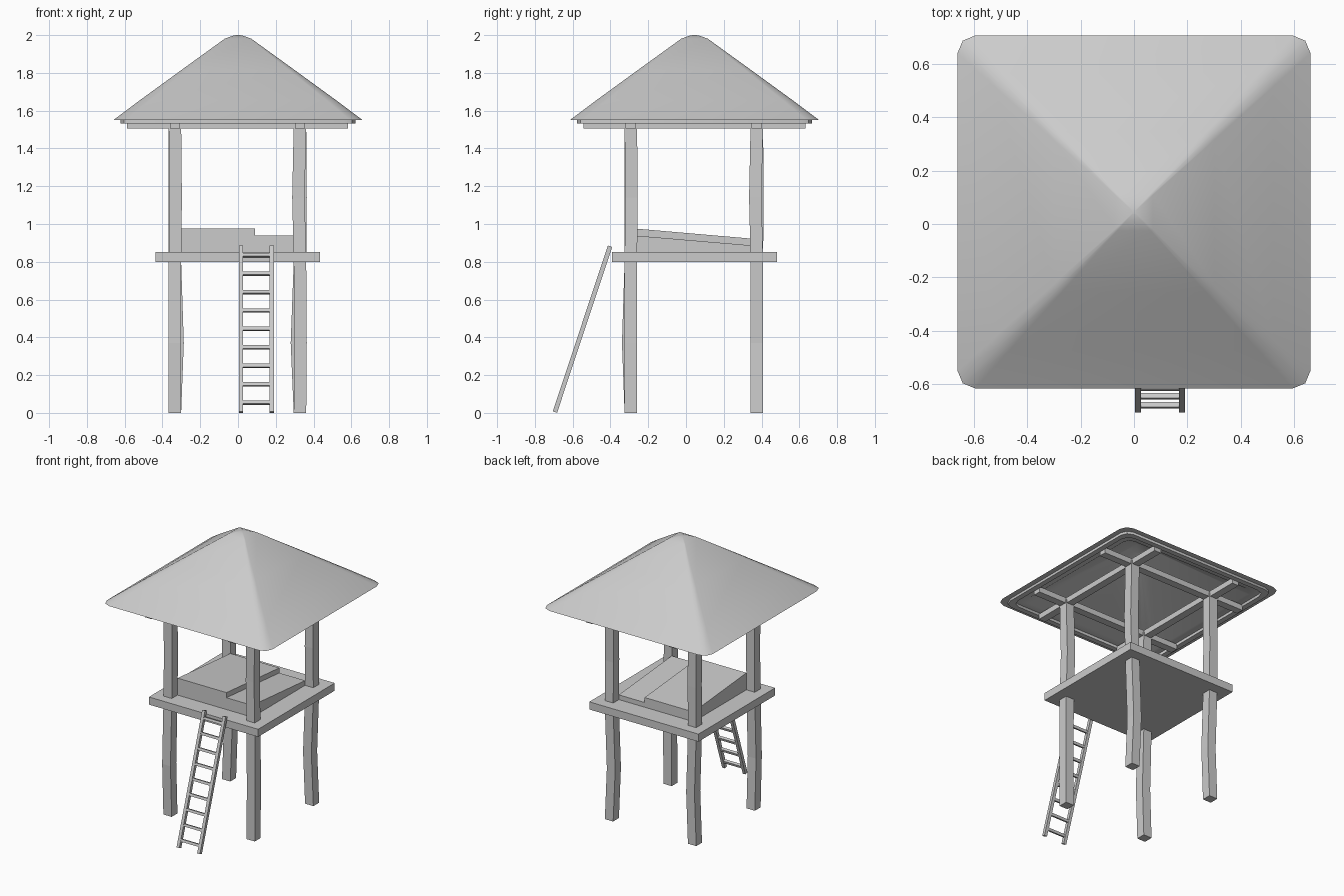
import bpy
from mathutils import Vector
from math import sin, cos, pi, atan2, radians

if "Cube" in bpy.data.objects:
    bpy.data.objects.remove(bpy.data.objects["Cube"])

CY = 0.045  # y centre of tower


def mesh_obj(name, verts, faces):
    me = bpy.data.meshes.new(name)
    me.from_pydata(verts, [], faces)
    me.update()
    ob = bpy.data.objects.new(name, me)
    bpy.context.collection.objects.link(ob)
    return ob


def loft(name, rings, cap_start=True, cap_end=True, closed=False):
    """Skin a list of equal-length vertex rings."""
    n = len(rings[0])
    verts = [v for r in rings for v in r]
    faces = []
    m = len(rings)
    for k in range(m if closed else m - 1):
        a, b = k * n, ((k + 1) % m) * n
        for i in range(n):
            j = (i + 1) % n
            faces.append((a + i, a + j, b + j, b + i))
    if cap_start:
        faces.append(tuple(reversed(range(n))))
    if cap_end:
        faces.append(tuple(range((m - 1) * n, m * n)))
    return mesh_obj(name, verts, faces)


def rect(x0, x1, y0, y1, z0, z1=None):
    """Four-corner ring; z0 at the front edge, z1 at the back edge."""
    z1 = z0 if z1 is None else z1
    return [(x0, y0, z0), (x1, y0, z0), (x1, y1, z1), (x0, y1, z1)]


def box(name, x0, x1, y0, y1, z0, z1):
    return loft(name, [rect(x0, x1, y0, y1, z0), rect(x0, x1, y0, y1, z1)])


# crooked posts: (name, x, y, bend at low joint, bend at high joint)
posts = [("front_left_post", -0.334, -0.292, (0, -0.014), (0.004, 0)),
         ("front_right_post", 0.328, -0.292, (0.003, 0), (-0.008, 0.003)),
         ("back_left_post", -0.334, 0.375, (0.014, 0), (0, 0.003)),
         ("back_right_post", 0.328, 0.375, (-0.016, 0), (0.003, -0.008))]
h = 0.033
for name, x, y, low, high in posts:
    rings = []
    for z, (dx, dy) in [(0, (0, 0)), (0.37, low), (0.8, (0, 0)),
                        (1.14, high), (1.53, (0, 0))]:
        rings.append(rect(x + dx - h, x + dx + h, y + dy - h, y + dy + h, z))
    loft(name, rings)

# platform
box("platform", -0.436, 0.434, CY - 0.436, CY + 0.436, 0.798, 0.853)

# sloping bed with a board on its left part
loft("bed_base", [rect(-0.30, 0.296, -0.26, 0.342, 0.853),
                  rect(-0.30, 0.296, -0.26, 0.342, 0.938, 0.887)])
loft("bed_board", [rect(-0.30, 0.09, -0.26, 0.342, 0.938, 0.887),
                   rect(-0.30, 0.09, -0.26, 0.342, 0.975, 0.923)])

# crossing roof beams
for label, x in (("left", -0.334), ("right", 0.328)):
    box(label + "_roof_beam", x - 0.027, x + 0.027, CY - 0.587, CY + 0.587, 1.505, 1.545)
for label, y in (("front", -0.292), ("back", 0.375)):
    box(label + "_roof_beam", -0.587, 0.583, y - 0.027, y + 0.027, 1.505, 1.545)


def rounded_square(half, z, radius):
    ring = []
    for q in range(4):
        for s in range(3):
            a = q * pi / 2 + s * pi / 4
            sx, sy = ((1, 1), (-1, 1), (-1, -1), (1, -1))[q]
            c = half - radius
            ring.append((sx * c + radius * cos(a), CY + sy * c + radius * sin(a), z))
    return ring


# hollow thatched roof shell: underside, stepped lip, outer slope
profile = [(0.05, 1.91), (0.53, 1.552), (0.585, 1.552), (0.585, 1.532),
           (0.622, 1.532), (0.622, 1.55), (0.66, 1.55), (0.52, 1.655),
           (0.30, 1.815), (0.07, 1.981), (0.03, 1.996), (0.008, 2.0)]
roof = loft("roof", [rounded_square(r, z, r * 0.1) for r, z in profile])
bpy.context.view_layer.objects.active = roof
roof.select_set(True)
bpy.ops.object.shade_smooth_by_angle(angle=radians(40))

# leaning ladder, built along its own slope
foot = Vector((0, -0.694, 0.004))
top = Vector((0, -0.402, 0.882))
up = (top - foot).normalized()
out = Vector((0, -up.z, up.y))


def ladder_bar(name, x0, x1, s0, s1, thick):
    rings = []
    for s in (s0, s1):
        p = foot + up * s
        rings.append([tuple(p + Vector((x, 0, 0)) + out * o)
                      for x, o in ((x0, thick), (x1, thick), (x1, -thick), (x0, -thick))])
    loft(name, rings)


length = (top - foot).length
ladder_bar("left_ladder_rail", 0.004, 0.026, 0, length, 0.012)
ladder_bar("right_ladder_rail", 0.168, 0.190, 0, length, 0.012)
for i in range(9):
    s = (0.05 + i * 0.0976) / up.z
    ladder_bar(f"ladder_rung_{i + 1}", 0.022, 0.172, s - 0.009, s + 0.009, 0.010)
